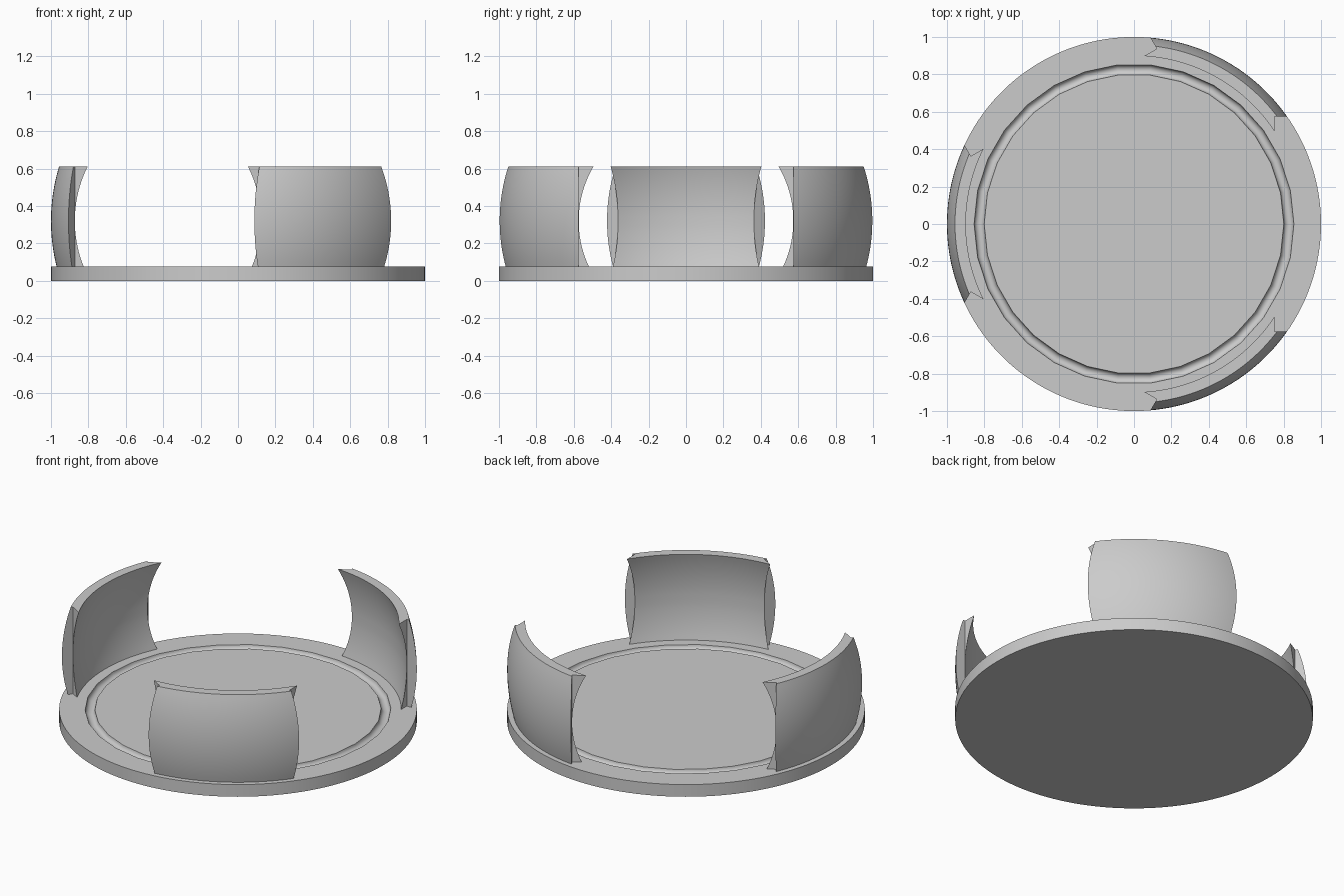
import bpy, bmesh
from math import sin, cos, pi, radians, sqrt
from mathutils import Matrix, Vector

if "Cube" in bpy.data.objects:
    bpy.data.objects.remove(bpy.data.objects["Cube"], do_unlink=True)

BASE_TOP, WALL_TOP = 0.075, 0.61
SHELL_Z, OUTER, INNER = 0.32, 1.0, 0.945

grey = bpy.data.materials.new("plain_grey")
grey.use_nodes = True
grey.diffuse_color = (0.6, 0.6, 0.6, 1)
grey.node_tree.nodes["Principled BSDF"].inputs["Base Color"].default_value = (0.6, 0.6, 0.6, 1)


def finish(bm, name):
    """Turn a bmesh into a smooth-shaded object with sharp creases."""
    bmesh.ops.remove_doubles(bm, verts=bm.verts, dist=0.0001)
    bmesh.ops.recalc_face_normals(bm, faces=bm.faces)
    mesh = bpy.data.meshes.new(name)
    bm.to_mesh(mesh)
    bm.free()
    mesh.materials.append(grey)
    obj = bpy.data.objects.new(name, mesh)
    bpy.context.collection.objects.link(obj)
    bpy.ops.object.select_all(action='DESELECT')
    obj.select_set(True)
    bpy.context.view_layer.objects.active = obj
    bpy.ops.object.shade_smooth_by_angle(angle=radians(30))
    return obj


def ring(bm, radius, z, count):
    return [bm.verts.new((radius * cos(2 * pi * i / count), radius * sin(2 * pi * i / count), z))
            for i in range(count)]


def skin(bm, a, b):
    """Join two closed rings of equal length with quads."""
    n = len(a)
    for i in range(n):
        j = (i + 1) % n
        bm.faces.new((a[i], a[j], b[j], b[i]))


# Round base with a coarse half-round groove sunk into its top
SIDES, STEP = 30, 5
bm = bmesh.new()
bottom = ring(bm, 1, 0, SIDES * STEP)
rim = ring(bm, 1, BASE_TOP, SIDES * STEP)
bm.faces.new(bottom)
skin(bm, bottom, rim)
groove = [ring(bm, 0.828 + 0.027 * cos(pi * k / 8), BASE_TOP - 0.027 * sin(pi * k / 8), SIDES)
          for k in range(9)]
for i in range(SIDES):
    edge = [rim[(i * STEP + k) % len(rim)] for k in range(STEP + 1)]
    bm.faces.new(edge + [groove[0][(i + 1) % SIDES], groove[0][i]])
for a, b in zip(groove, groove[1:]):
    skin(bm, a, b)
bm.faces.new(groove[-1])
finish(bm, "base_plate")


# Curved walls: slices of a spherical shell whose ends have a square notch
APEX = INNER * Vector((cos(radians(22.6)), sin(radians(22.6))))


def notch_angle(direction, radius):
    """Angle at which a notch side leaving the apex meets a circle."""
    d = Vector((cos(radians(direction)), sin(radians(direction))))
    along = APEX.dot(d)
    root = sqrt(max(0, along ** 2 - APEX.length_squared + radius ** 2))
    options = [t for t in (-along - root, -along + root) if t > -1e-6]
    p = APEX + d * (min(options) if options else 0)
    return Vector((1, 0)).angle_signed(p) * -1


def wall_slice(bm, z, cuts=32):
    h2 = (z - SHELL_Z) ** 2
    r_out, r_in = sqrt(OUTER ** 2 - h2), min(sqrt(INNER ** 2 - h2), INNER - 0.0005)
    a_out, a_in = notch_angle(60, r_out), notch_angle(150, r_in)
    sweep = [2 * k / cuts - 1 for k in range(cuts + 1)]
    points = [(r_in * cos(a_in * s), r_in * sin(a_in * s)) for s in sweep]
    points.append((APEX.x, APEX.y))
    points += [(r_out * cos(a_out * s), r_out * sin(a_out * s)) for s in reversed(sweep)]
    points.append((APEX.x, -APEX.y))
    return [bm.verts.new((x, y, z)) for x, y in points]


def build_wall(name, turn):
    bm = bmesh.new()
    rows = 20
    slices = [wall_slice(bm, BASE_TOP + (WALL_TOP - BASE_TOP) * k / rows) for k in range(rows + 1)]
    for a, b in zip(slices, slices[1:]):
        skin(bm, a, b)
    bm.faces.new(slices[0])
    bm.faces.new(slices[-1])
    bm.transform(Matrix.Rotation(radians(turn), 4, 'Z'))
    finish(bm, name)


for name, turn in (("right_wall", 180), ("back_left_wall", 60), ("front_left_wall", -60)):
    build_wall(name, turn)
